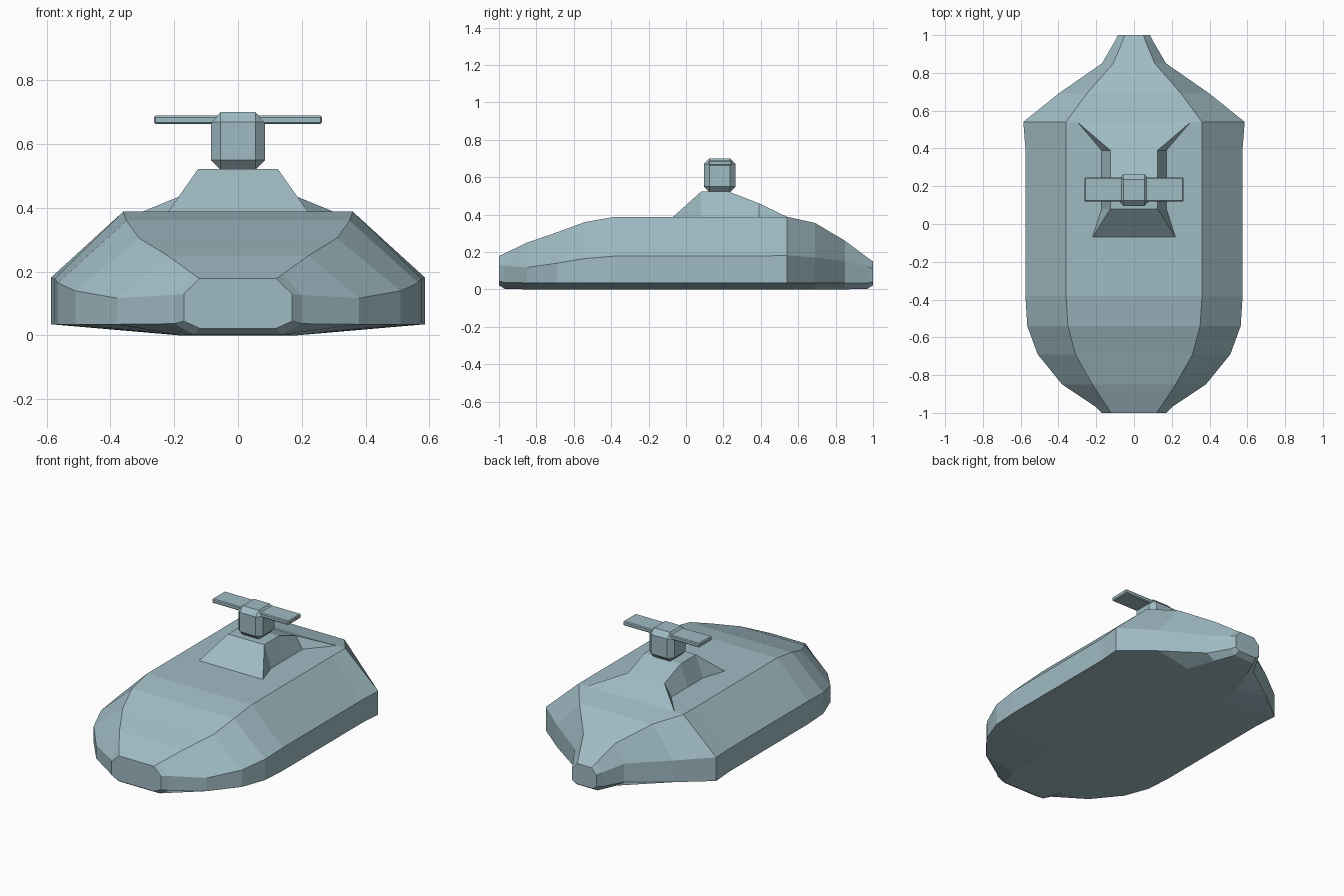
import bpy, bmesh

if "Cube" in bpy.data.objects:
    bpy.data.objects.remove(bpy.data.objects["Cube"])

paint = bpy.data.materials.new("blue_grey_paint")
paint.diffuse_color = (.35, .50, .55, 1)
paint.use_nodes = True
paint.node_tree.nodes["Principled BSDF"].inputs["Base Color"].default_value = paint.diffuse_color


def add_object(name, bm):
    me = bpy.data.meshes.new(name)
    bm.to_mesh(me)
    bm.free()
    me.materials.append(paint)
    ob = bpy.data.objects.new(name, me)
    bpy.context.collection.objects.link(ob)
    return ob


def mesh_object(name, verts, faces):
    bm = bmesh.new()
    vs = [bm.verts.new(v) for v in verts]
    for f in faces:
        bm.faces.new([vs[i] for i in f])
    bmesh.ops.recalc_face_normals(bm, faces=bm.faces)
    return add_object(name, bm)


def bevel_box(name, lo, hi, bevel):
    bm = bmesh.new()
    bmesh.ops.create_cube(bm, size=1)
    for v in bm.verts:
        v.co = [(a + b) / 2 + c * (b - a) for a, b, c in zip(lo, hi, v.co)]
    bmesh.ops.bevel(bm, geom=bm.edges[:], offset=bevel, segments=1, affect='EDGES')
    return add_object(name, bm)


# Hull: y, deck half width, deck z, side half width, shoulder z, chine z, keel z
stations = [
    (-1.00, .12, .178, .17, .13, .045, .022),
    (-0.97, .14, .192, .20, .127, .037, .003),
    (-0.85, .22, .25, .38, .117, .035, 0),
    (-0.69, .31, .305, .51, .14, .035, 0),
    (-0.54, .35, .36, .565, .165, .035, 0),
    (-0.38, .36, .388, .575, .178, .035, 0),
    (0.40, .36, .388, .575, .178, .035, 0),
    (0.54, .36, .388, .586, .182, .035, 0),
    (0.69, .25, .355, .40, .17, .035, 0),
    (0.85, .11, .26, .17, .15, .035, 0),
    (0.97, .06, .17, .10, .12, .035, .003),
    (1.00, .05, .15, .085, .11, .04, .022),
]
verts, faces = [], []
for y, t, zt, w, zs, zc, zk in stations:
    b = min(.18, .7 * w)
    half = [(b, zk), (w, zc), (w, zs), (t, zt)]
    verts += [(x, y, z) for x, z in half] + [(-x, y, z) for x, z in reversed(half)]
n = 8
for i in range(len(stations) - 1):
    for j in range(n):
        k = (j + 1) % n
        faces.append((i * n + j, i * n + k, (i + 1) * n + k, (i + 1) * n + j))
faces += [tuple(range(n)), tuple(range(len(verts) - n, len(verts)))]
mesh_object("hull", verts, faces)

# Turret base: wedge with spread front corners and a ramp fanning out aft
side = [(.07, -.07, .387), (.22, -.07, .387), (.125, .08, .522), (.172, .08, .387),
        (.125, .23, .522), (.172, .23, .387), (.125, .39, .46), (.172, .39, .387),
        (.11, .54, .388), (.30, .54, .388)]
m = len(side)
half_faces = [(0, 1, 2), (1, 3, 2), (2, 3, 5, 4), (4, 5, 7, 6), (6, 7, 9), (6, 9, 8)]
base_faces = half_faces + [tuple(i + m for i in f) for f in half_faces]
base_faces += [(a, b, b + m, a + m) for a, b in ((0, 2), (2, 4), (4, 6), (6, 8))]
right_rim = [0, 1, 3, 5, 7, 9, 8]
base_faces.append(right_rim + [i + m for i in reversed(right_rim)])
mesh_object("turret_base", side + [(-x, y, z) for x, y, z in side], base_faces)

# Mast head and the cross blade on it
bevel_box("mast_head", (-.085, .095, .52), (.085, .265, .70), .03)
bevel_box("cross_blade", (-.263, .12, .663), (.263, .245, .689), .005)
